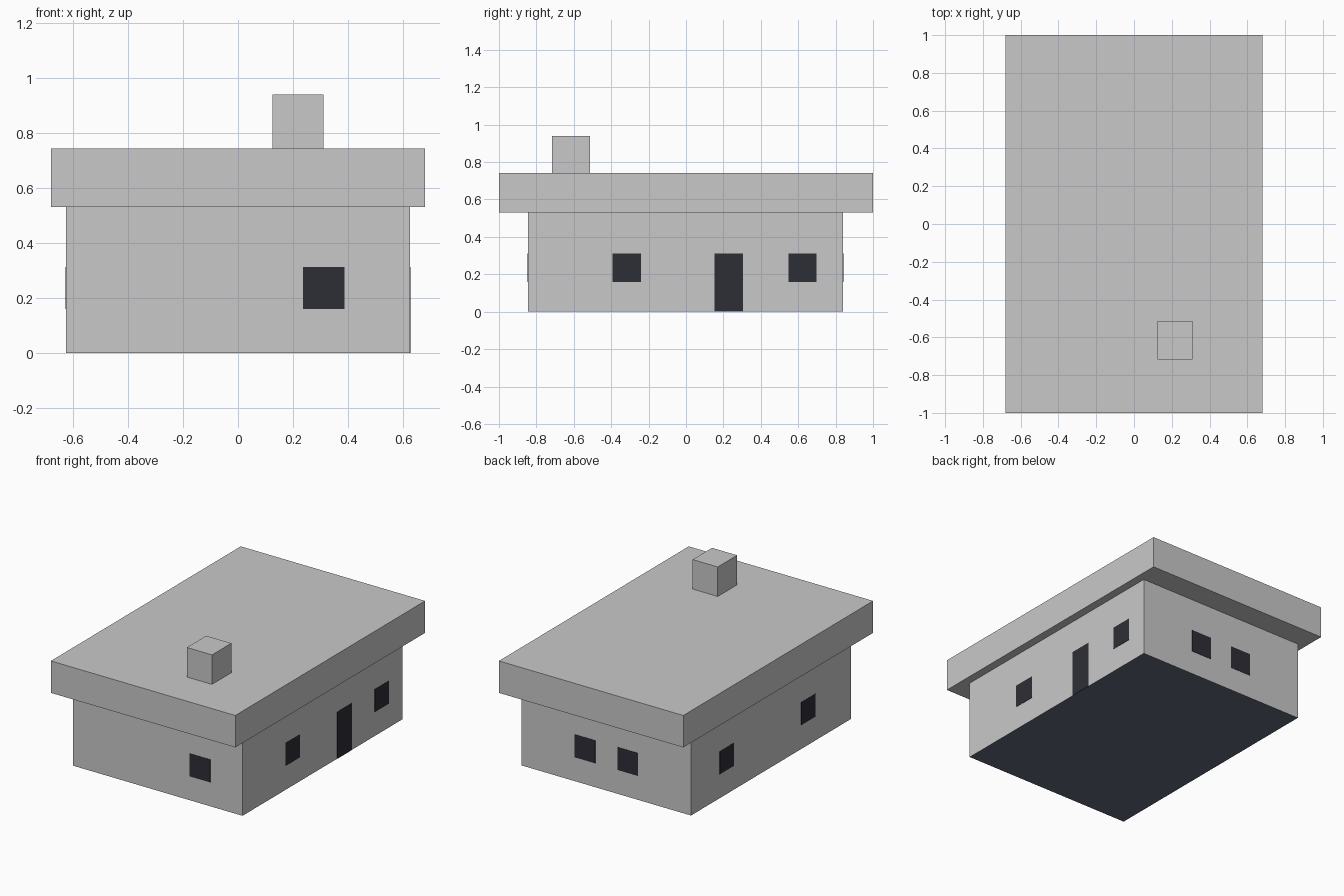
import bpy
import bmesh
from mathutils import Vector

if "Cube" in bpy.data.objects:
    bpy.data.objects.remove(bpy.data.objects["Cube"])


def material(name, rgb):
    mat = bpy.data.materials.new(name)
    mat.diffuse_color = (*rgb, 1.0)
    mat.use_nodes = True
    mat.node_tree.nodes["Principled BSDF"].inputs["Base Color"].default_value = mat.diffuse_color
    return mat


GREY = material("light_grey", (0.584, 0.584, 0.584))
DARK = material("dark_opening", (0.027, 0.027, 0.037))
SLATE = material("slate_base", (0.117, 0.141, 0.202))


def box(name, lo, hi, *mats):
    """Axis-aligned box between two corners."""
    lo, hi = Vector(lo), Vector(hi)
    size = hi - lo
    bm = bmesh.new()
    bmesh.ops.create_cube(bm, size=1.0)
    bmesh.ops.scale(bm, vec=size, verts=bm.verts)
    mesh = bpy.data.meshes.new(name)
    bm.to_mesh(mesh)
    bm.free()
    for m in mats:
        mesh.materials.append(m)
    obj = bpy.data.objects.new(name, mesh)
    obj.location = (lo + hi) / 2
    bpy.context.collection.objects.link(obj)
    return obj


WX, WY0, WY1 = 0.625, -0.845, 0.84   # wall planes
EAVES, ROOF_TOP = 0.53, 0.743
T = 0.002                            # plate half thickness

# Walls, with a slate underside
walls = box("walls", (-WX, WY0, 0), (WX, WY1, EAVES), GREY, SLATE)
for face in walls.data.polygons:
    face.material_index = 1 if face.normal.z < -0.5 else 0

# Flat overhanging roof and chimney
box("roof", (-0.68, -1, EAVES), (0.68, 1, ROOF_TOP), GREY)
box("chimney", (0.125, -0.717, ROOF_TOP), (0.31, -0.513, 0.94), GREY)


def opening(name, side, a, b, z0=0.16, z1=0.312):
    """Thin dark plate on a wall, running from a to b along it."""
    if side in ("left", "right"):
        x = WX if side == "right" else -WX
        box(name, (x - T, a, z0), (x + T, b, z1), DARK)
    else:
        y = WY0 if side == "front" else WY1
        box(name, (a, y - T, z0), (b, y + T, z1), DARK)


# Windows on all four walls
for i, (side, a, b) in enumerate([
        ("front", 0.236, 0.387),
        ("right", -0.393, -0.24), ("right", 0.548, 0.697),
        ("back", 0.08, 0.232), ("back", -0.235, -0.083),
        ("left", 0.388, 0.538), ("left", -0.47, -0.32)]):
    opening(f"{side}_window_{i + 1}", side, a, b)

# Door on the right wall
opening("door", "right", 0.153, 0.305, 0.0)
